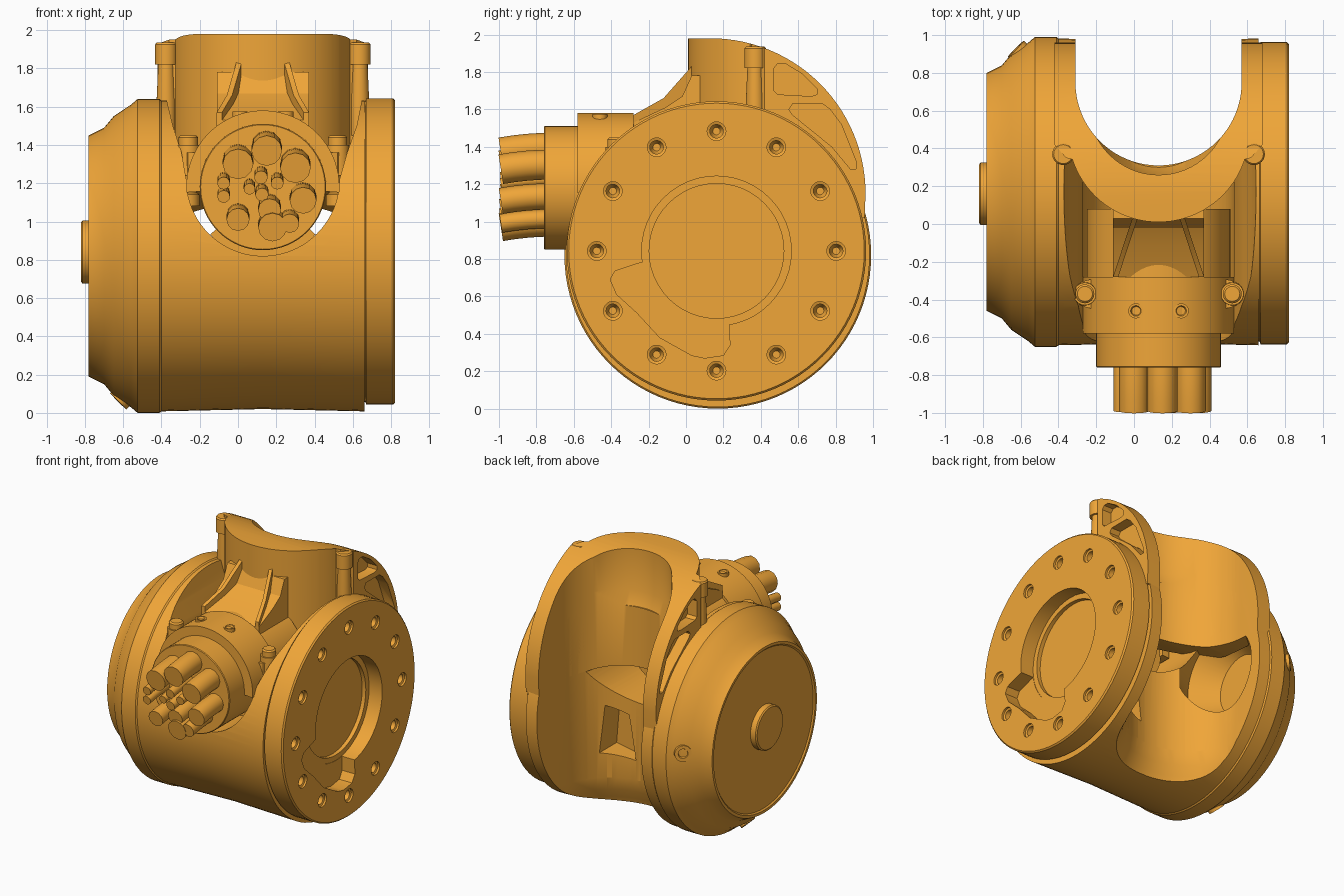
import bpy, bmesh
from math import sin, cos, pi, radians

CX = 0.13                                   # symmetry plane of yoke and connector
AXIS = {'x': lambda a, b, t: (t, a, b),
        'y': lambda a, b, t: (a, t, b),
        'z': lambda a, b, t: (a, b, t)}


def rings_to_object(name, rings):
    bm = bmesh.new()
    vs = [[bm.verts.new(p) for p in ring] for ring in rings]
    n = len(vs[0])
    for r0, r1 in zip(vs, vs[1:]):
        for i in range(n):
            j = (i + 1) % n
            bm.faces.new((r0[i], r0[j], r1[j], r1[i]))
    bm.faces.new(vs[0])
    bm.faces.new(vs[-1])
    bmesh.ops.recalc_face_normals(bm, faces=bm.faces)
    me = bpy.data.meshes.new(name)
    bm.to_mesh(me)
    bm.free()
    ob = bpy.data.objects.new(name, me)
    bpy.context.collection.objects.link(ob)
    return ob


def prism(name, axis, pts, lo, hi):
    return rings_to_object(name, [[AXIS[axis](a, b, t) for a, b in pts] for t in (lo, hi)])


def arc(c, r, a0, a1, n):
    return [(c[0] + r * cos(radians(a0 + (a1 - a0) * i / n)),
             c[1] + r * sin(radians(a0 + (a1 - a0) * i / n))) for i in range(n + 1)]


def lathe(name, axis, c, profile, n=64):
    return rings_to_object(name, [[AXIS[axis](a, b, t) for a, b in arc(c, r, 0, 360, n)[:-1]]
                                  for t, r in profile])


def boolean(ob, tool, op='DIFFERENCE'):
    m = ob.modifiers.new("bool", 'BOOLEAN')
    m.operation, m.object, m.solver = op, tool, 'EXACT'
    bpy.context.view_layer.objects.active = ob
    bpy.ops.object.modifier_apply(modifier=m.name)
    bpy.data.objects.remove(tool)


# barrel housing with stepped end cap, lying along x
body = lathe("barrel_housing", 'x', (0.17, 0.82),
             [(-0.77, 0.59), (-0.77, 0.60), (-0.78, 0.61), (-0.78, 0.63), (-0.70, 0.67),
              (-0.65, 0.73), (-0.56, 0.79), (-0.525, 0.82), (-0.41, 0.82), (-0.40, 0.812),
              (0.13, 0.80), (0.66, 0.812)], 96)
# vertical channel through the back, flaring out slightly at the bottom
boolean(body, prism("cut", 'z', arc((CX, 0.75), 0.44, 180, 360, 40) + [(0.57, 1.3), (-0.31, 1.3)], -0.2, 2.2))
boolean(body, lathe("cut", 'z', (CX, 0.75), [(-0.1, 0.56), (0.06, 0.50), (0.13, 0.465), (0.25, 0.435)], 80))
# front scoop that holds the connector
boolean(body, prism("cut", 'y', arc((CX, 1.22), 0.40, 180, 360, 40) +
                    [(0.57, 1.36), (0.62, 1.5), (0.67, 1.75), (-0.40, 1.75), (-0.34, 1.5), (-0.295, 1.36)],
                    -1.2, 0.5))
# bore and pocket in the channel wall
boolean(body, lathe("cut", 'x', (0.55, 0.83), [(-0.5, 0.22), (-0.31, 0.34), (-0.1, 0.2)], 48))
boolean(body, prism("cut", 'y', [(0.2, 0.38), (0.43, 0.42), (0.40, 0.78), (0.25, 0.72)], 0.22, 0.62))

# end hub and taper screws
lathe("end_hub", 'x', (0.16, 0.84), [(-0.82, 0.155), (-0.812, 0.165), (-0.75, 0.165)], 48)
for i, ang in enumerate((178, 275)):
    s = lathe(f"taper_screw_{i}", 'z', (0, 0), [(-0.05, 0.06), (0.015, 0.06), (0.015, 0.035), (0.0, 0.03)], 20)
    s.rotation_euler = (0, -pi / 4, 0)
    s.location = (-0.615, 0, 0.75)
    bpy.context.view_layer.update()
    s.data.transform(s.matrix_world)
    s.location, s.rotation_euler = (0, 0.17, 0.82), (radians(ang), 0, 0)

# mounting flange with bolt circle and keyed recess
FC = (0.163, 0.843)
flange = lathe("mounting_flange", 'x', FC,
               [(0.645, 0.785), (0.665, 0.785), (0.67, 0.80), (0.81, 0.80), (0.82, 0.79)], 96)
boolean(flange, lathe("cut", 'x', FC, [(0.71, 0.40), (0.9, 0.40)], 48))
boolean(flange, prism("cut", 'x', [(0.1, 0.95), (-0.2, 0.79), (-0.26, 0.775), (-0.38, 0.735), (-0.405, 0.69),
                                   (-0.37, 0.61), (-0.26, 0.51), (-0.14, 0.38), (0.03, 0.285), (0.1, 0.27),
                                   (0.2, 0.285), (0.235, 0.34), (0.23, 0.45), (0.33, 0.5), (0.4, 0.6)], 0.713, 0.92))
boolean(flange, lathe("cut", 'x', FC, [(0.68, 0.36), (0.8, 0.36)], 48))
for y, z in arc(FC, 0.64, 0, 360, 12)[:-1]:
    boolean(flange, lathe("cut", 'x', (y, z), [(0.72, 0.02), (0.75, 0.036), (0.80, 0.036), (0.805, 0.05), (0.9, 0.05)], 20))

# yoke: U-shaped plan intersected with a quarter-round side profile
plan = ([(-0.42, 1.05), (-0.42, 0.42), (-0.36, 0.35)] + arc((CX, 0.49), 0.48, 198, 342, 36) +
        [(0.62, 0.35), (0.68, 0.42), (0.68, 1.05), (0.57, 1.05)] +
        arc((CX, 0.75), 0.44, 360, 180, 40) + [(-0.31, 1.05)])
yoke = prism("yoke", 'z', plan, 0.9, 2.1)
side = [(-0.1, 1.98)] + arc((0.13, 1.15), 0.83, 90, 0, 28) + [(0.955, 1.02), (0.86, 1.02), (0.5, 1.05),
                                                            (0.3, 1.1), (-0.1, 1.25)]
boolean(yoke, prism("cut", 'x', side, -1, 1), 'INTERSECT')
boolean(yoke, lathe("cut", 'z', (CX, 0.63), [(1.55, 0.33), (1.65, 0.37), (2.2, 0.37)]))
windows = ([(0.47, 1.70), (0.47, 1.82), (0.49, 1.845), (0.53, 1.845), (0.62, 1.79), (0.70, 1.71), (0.70, 1.68), (0.67, 1.67), (0.49, 1.68)],
           [(0.55, 1.60), (0.57, 1.63), (0.73, 1.63), (0.77, 1.60), (0.83, 1.52), (0.91, 1.32), (0.91, 1.28), (0.88, 1.28), (0.78, 1.40), (0.57, 1.57)])
for pts in windows:
    boolean(yoke, prism("cut", 'x', pts, 0.60, 0.8))
    boolean(yoke, prism("cut", 'x', pts, -0.54, 2 * CX - 0.60))

# cable connector, clamp shell, cradle and neck under the yoke
CC = (CX, 1.18)
lathe("connector_body", 'y', CC, [(-0.76, 0.30), (-0.76, 0.325), (-0.755, 0.33), (0.05, 0.33)])
prism("clamp_shell", 'y', arc(CC, 0.40, -4, 184, 40) + arc(CC, 0.33, 184, -4, 40), -0.58, -0.28)
prism("rear_shell", 'y', arc(CC, 0.38, -4, 184, 40) + arc(CC, 0.32, 184, -4, 40), -0.28, 0.08)
prism("cradle", 'y', arc(CC, 0.37, 222, 318, 24) + arc(CC, 0.32, 318, 222, 24), -0.30, -0.10)
neck = [(-0.28, 1.3), (-0.28, 1.53), (-0.11, 1.61), (-0.02, 1.67), (0.03, 1.78), (0.12, 1.78), (0.12, 1.3)]
prism("neck", 'x', neck, CX - 0.24, CX + 0.24)

for s, tag in ((-1, "left"), (1, "right")):
    # splayed rib between neck and yoke
    rib = prism(f"rib_{tag}", 'x', [(-0.28, 1.45), (-0.28, 1.57), (-0.12, 1.66), (0.03, 1.83), (0.10, 1.83), (0.10, 1.45)],
                CX + s * 0.135 - 0.014, CX + s * 0.135 + 0.014)
    for v in rib.data.vertices:
        v.co.x -= s * 0.33 * v.co.y
    # bolts on the yoke and the clamp, top screws
    lathe(f"yoke_bolt_{tag}", 'z', (CX + s * 0.505, 0.37),
          [(1.45, 0.05), (1.64, 0.05), (1.82, 0.042), (1.82, 0.058), (1.925, 0.058), (1.935, 0.05)], 24)
    lathe(f"clamp_bolt_{tag}", 'z', (CX + s * 0.39, -0.37),
          [(1.08, 0.06), (1.14, 0.06), (1.15, 0.045), (1.24, 0.045), (1.24, 0.065), (1.40, 0.06),
           (1.40, 0.05), (1.41, 0.05), (1.44, 0.05), (1.45, 0.04)], 24)
    prism(f"clamp_lug_{tag}", 'z', [(CX + s * 0.3, -0.46), (CX + s * 0.39, -0.44), (CX + s * 0.44, -0.37),
                                    (CX + s * 0.39, -0.30), (CX + s * 0.3, -0.28)], 1.2, 1.36)
    lathe(f"top_screw_{tag}", 'z', (CX + s * 0.12, -0.46), [(1.45, 0.04), (1.575, 0.04), (1.575, 0.028), (1.56, 0.022)], 20)

# cable bundle: x, z, radius at the free end
cables = [(0.0, 1.30, .08), (0.15, 1.37, .08), (0.30, 1.28, .08), (0.34, 1.11, .07), (0.0, 1.01, .06),
          (0.165, 1.06, .06), (0.18, 0.97, .075), (0.27, 0.99, .05), (-0.075, 1.20, .033), (-0.075, 1.13, .033),
          (0.06, 1.17, .03), (0.12, 1.23, .035), (0.125, 1.14, .035), (0.205, 1.20, .033)]
for i, (x, z, r) in enumerate(cables):
    cu = bpy.data.curves.new(f"cable_{i}", 'CURVE')
    cu.dimensions, cu.bevel_depth, cu.bevel_resolution, cu.use_fill_caps = '3D', r, 4, True
    sp = cu.splines.new('POLY')
    sp.points.add(4)
    for k, p in enumerate(sp.points):
        p.co = (x, -0.99 + 0.07 * k, z + 0.025 * (1 - (1 - k / 4) ** 2), 1)
    bpy.context.collection.objects.link(bpy.data.objects.new(f"cable_{i}", cu))

# one shared colour, smooth shading with sharp edges
mat = bpy.data.materials.new("orange_paint")
mat.diffuse_color = (0.87, 0.38, 0.04, 1)
bpy.ops.object.select_all(action='DESELECT')
for ob in bpy.context.scene.objects:
    ob.data.materials.clear()
    ob.data.materials.append(mat)
    if ob.type == 'MESH':
        ob.select_set(True)
        bpy.context.view_layer.objects.active = ob
bpy.ops.object.shade_smooth_by_angle(angle=radians(30))
